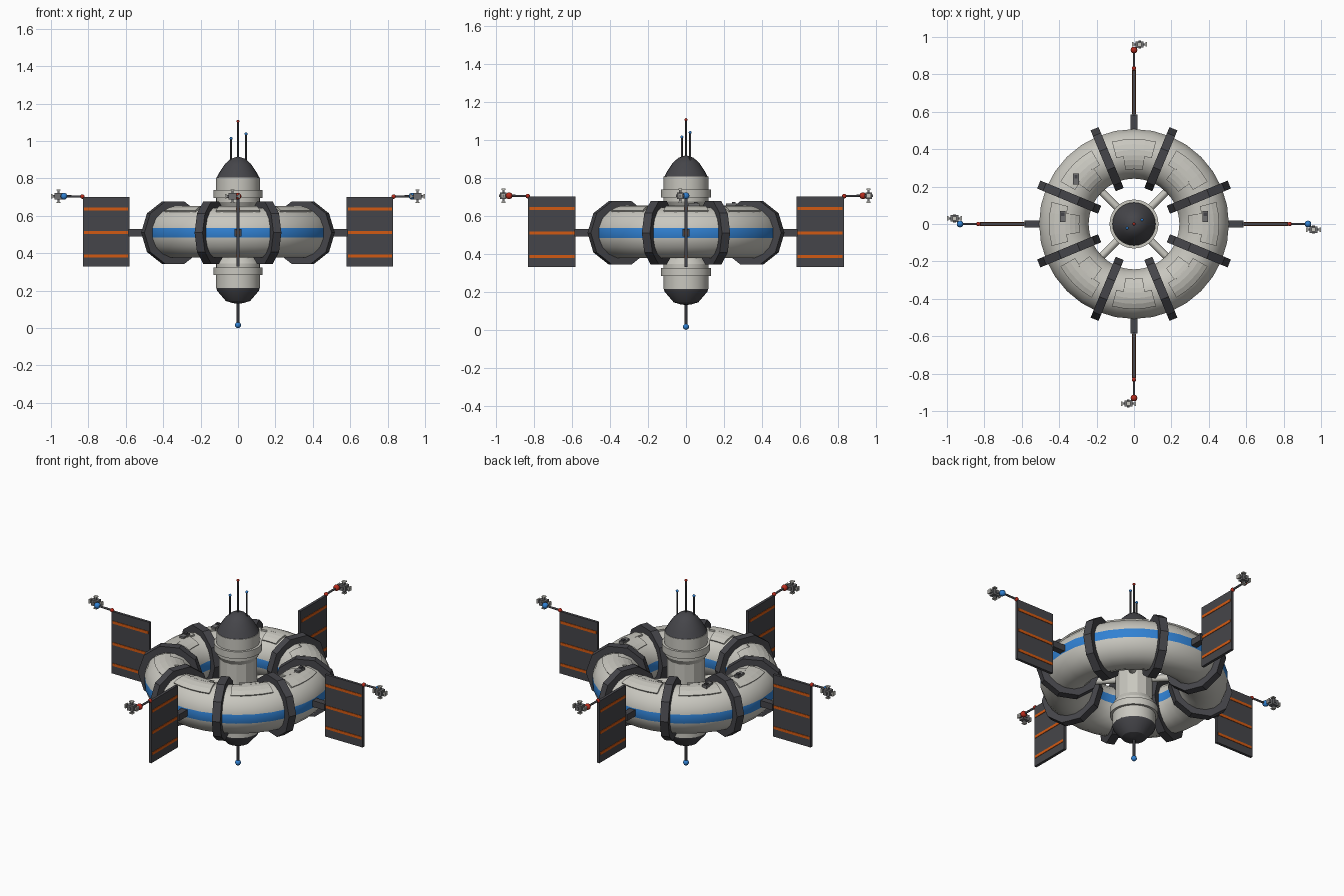
import bpy, bmesh
from math import sin, cos, pi, radians, tau
from mathutils import Vector, Matrix

if "Cube" in bpy.data.objects:
    bpy.data.objects.remove(bpy.data.objects["Cube"])


def material(name, rgb):
    m = bpy.data.materials.new(name)
    m.use_nodes = True
    m.diffuse_color = (*rgb, 1)
    m.node_tree.nodes["Principled BSDF"].inputs["Base Color"].default_value = (*rgb, 1)
    return m


HULL = material("hull light grey", (0.58, 0.57, 0.52))
DARK = material("dark charcoal", (0.06, 0.06, 0.068))
BLUE = material("window blue", (0.03, 0.22, 0.65))
ORANGE = material("stripe orange", (0.65, 0.1, 0.006))
RED = material("beacon red", (0.48, 0.025, 0.012))
STEEL = material("steel grey", (0.16, 0.16, 0.165))

MID, RING_R, TUBE_R = 0.51, 0.375, 0.135


def finish(name, bm, mats, smooth=None):
    bmesh.ops.recalc_face_normals(bm, faces=bm.faces)
    mesh = bpy.data.meshes.new(name)
    bm.to_mesh(mesh)
    bm.free()
    for m in mats:
        mesh.materials.append(m)
    ob = bpy.data.objects.new(name, mesh)
    bpy.context.collection.objects.link(ob)
    if smooth:
        bpy.ops.object.select_all(action='DESELECT')
        ob.select_set(True)
        bpy.context.view_layer.objects.active = ob
        bpy.ops.object.shade_smooth_by_angle(angle=radians(smooth))
    return ob


def sweep(name, profile, steps, mats, start=0, end=tau, loop=True, smooth=None, rule=None):
    """Turn an (r, z) profile about the z axis, fully or through a sector."""
    bm = bmesh.new()
    full = abs(end - start - tau) < 1e-6
    rows = []
    for i in range(steps if full else steps + 1):
        a = start + (end - start) * i / steps
        rows.append([bm.verts.new((r * cos(a), r * sin(a), z)) for r, z in profile])
    n = len(profile)
    for i in range(steps):
        p, q = rows[i], rows[(i + 1) % len(rows)]
        for j in range(n if loop else n - 1):
            k = (j + 1) % n
            f = bm.faces.new((p[j], q[j], q[k], p[k]))
            if rule:
                f.material_index = rule(j)
    if not full:
        bm.faces.new(rows[0])
        bm.faces.new(rows[-1])
    bmesh.ops.remove_doubles(bm, verts=bm.verts, dist=1e-5)
    return finish(name, bm, mats, smooth)


def box(name, centre, size, mat, turn=0):
    bm = bmesh.new()
    bmesh.ops.create_cube(bm, size=1)
    bm.transform(Matrix.Rotation(turn, 4, 'Z') @ Matrix.Translation(centre)
                 @ Matrix.Diagonal((*size, 1)))
    return finish(name, bm, [mat])


def ball(name, centre, radius, mat):
    bm = bmesh.new()
    bmesh.ops.create_uvsphere(bm, u_segments=12, v_segments=8, radius=radius)
    bm.transform(Matrix.Translation(centre))
    return finish(name, bm, [mat], 40)


def rod(name, a, b, radius, mat, sides=8):
    a, b = Vector(a), Vector(b)
    bm = bmesh.new()
    bmesh.ops.create_cone(bm, cap_ends=True, segments=sides, radius1=radius,
                          radius2=radius, depth=(b - a).length)
    turn = (b - a).to_track_quat('Z', 'Y').to_matrix().to_4x4()
    bm.transform(Matrix.Translation((a + b) / 2) @ turn)
    return finish(name, bm, [mat], 50)


def tube_arc(radius, lo, hi, n):
    """Points around the ring's tube section, angles in degrees."""
    angles = [radians(lo + (hi - lo) * i / n) for i in range(n + 1)]
    return [(RING_R + radius * cos(t), MID + radius * sin(t)) for t in angles]


# Habitat ring, with a blue window band outside and inside
section = tube_arc(TUBE_R, -11.25, 348.75, 16)[:-1]
sweep("habitat_ring", section, 32, [HULL, BLUE], smooth=25,
      rule=lambda j: 1 if j in (0, 8) else 0)

# Raised hull plates on the ring, one stepped pair per bay
for i in range(8):
    mid = i * pi / 4
    for name, lo, hi, half in (("outer_hull_plate", 56, 94, 15), ("inner_hull_plate", 92, 125, 9)):
        plate = tube_arc(TUBE_R + 0.008, lo, hi, 3) + tube_arc(TUBE_R - 0.01, hi, lo, 3)
        sweep(name, plate, 4, [HULL], mid - radians(half), mid + radians(half))

# Clamp frames around the tube
for i in range(8):
    a = (i + 0.5) * pi / 4
    bm = bmesh.new()
    loops = []
    for radius, side in ((0.176, -1), (0.176, 1), (0.128, 1), (0.128, -1)):
        loops.append([bm.verts.new((RING_R + radius * cos(t * tau / 10), side * 0.023,
                                    MID + radius * sin(t * tau / 10))) for t in range(10)])
    for j in range(4):
        p, q = loops[j], loops[(j + 1) % 4]
        for t in range(10):
            u = (t + 1) % 10
            bm.faces.new((p[t], p[u], q[u], q[t]))
    bm.transform(Matrix.Rotation(a, 4, 'Z'))
    finish("clamp_frame", bm, [DARK])

# Small equipment boxes on top of the ring
for x, y in ((-0.31, 0.24), (-0.38, 0.04), (0.38, 0.04)):
    box("roof_unit", (x, y, MID + TUBE_R + 0.006), (0.03, 0.06, 0.024), STEEL)
    box("roof_unit_cap", (x, y + 0.012, MID + TUBE_R + 0.02), (0.018, 0.018, 0.012), DARK)

# Central hub: column, collars and end drums
sweep("hub_column", [(0.102, 0.3), (0.102, 0.7)], 12, [HULL], loop=False)
for name, s in (("upper_drum", 1), ("lower_drum", -1)):
    drum = [(0.1, 0.135), (0.118, 0.165), (0.118, 0.185), (0.131, 0.185),
            (0.131, 0.227), (0.117, 0.227), (0.117, 0.295), (0, 0.295)]
    sweep(name, [(r, MID + s * z) for r, z in drum], 24, [HULL], loop=False, smooth=25)
nose = [(0.117, 0.8), (0.098, 0.835), (0.07, 0.877), (0.04, 0.905), (0, 0.918)]
sweep("nose_cap", nose, 24, [DARK], loop=False, smooth=35)
tail = [(0.117, 0.216), (0.112, 0.2), (0.065, 0.145), (0.03, 0.134), (0, 0.13)]
sweep("tail_cap", tail, 24, [DARK], loop=False, smooth=25)

# Spokes joining hub and ring
for i in range(4):
    d = Vector((1, 0, 0))
    d.rotate(Matrix.Rotation((i + 0.5) * pi / 2, 3, 'Z'))
    up = Vector((0, 0, MID))
    rod("spoke", d * 0.08 + up, d * 0.27 + up, 0.02, HULL)

# Antennas
for x, y, low, top, mat in ((0, 0, 0.9, 1.105, RED), (-0.037, -0.022, 0.88, 1.014, BLUE),
                            (0.043, 0.022, 0.88, 1.038, BLUE)):
    rod("top_antenna", (x, y, low), (x, y, top), 0.005, DARK)
    ball("antenna_light", (x, y, top), 0.008, mat)
rod("bottom_antenna", (0, 0, 0.14), (0, 0, 0.02), 0.007, DARK)
ball("bottom_light", (0, 0, 0.016), 0.016, BLUE)

# Solar wings, each with a boom and a small probe
for i in range(4):
    a = i * pi / 2
    box("wing_mount", (0.535, 0, MID), (0.1, 0.038, 0.038), DARK, a)
    box("solar_panel", (0.705, 0, 0.515), (0.25, 0.016, 0.37), DARK, a)
    for z in (0.385, 0.51, 0.638):
        box("panel_stripe", (0.705, 0, z), (0.236, 0.022, 0.016), ORANGE, a)
    spin = Matrix.Rotation(a, 3, 'Z')
    root, tip = spin @ Vector((0.832, 0, 0.703)), spin @ Vector((0.93, 0, 0.705))
    probe = spin @ Vector((0.96, -0.03, 0.705))
    tip_mat = BLUE if i % 2 == 0 else RED
    ball("boom_joint", root, 0.012, RED)
    rod("boom", root, tip, 0.006, DARK)
    ball("boom_tip", tip, 0.018, tip_mat)
    rod("probe_arm", tip, probe, 0.005, DARK)
    box("probe_body", probe, (0.042, 0.034, 0.034), STEEL)
    box("probe_cross_bar", probe, (0.08, 0.012, 0.012), STEEL)
    box("probe_mast", probe, (0.012, 0.012, 0.072), STEEL)
    for s in (-1, 1):
        box("probe_side_pad", probe + Vector((s * 0.036, 0, 0)), (0.008, 0.024, 0.024), HULL)
        box("probe_end_pad", probe + Vector((0, 0, s * 0.034)), (0.022, 0.02, 0.006), HULL)
        box("probe_nozzle", probe + Vector((0, s * 0.018, 0)), (0.014, 0.008, 0.014), STEEL)
